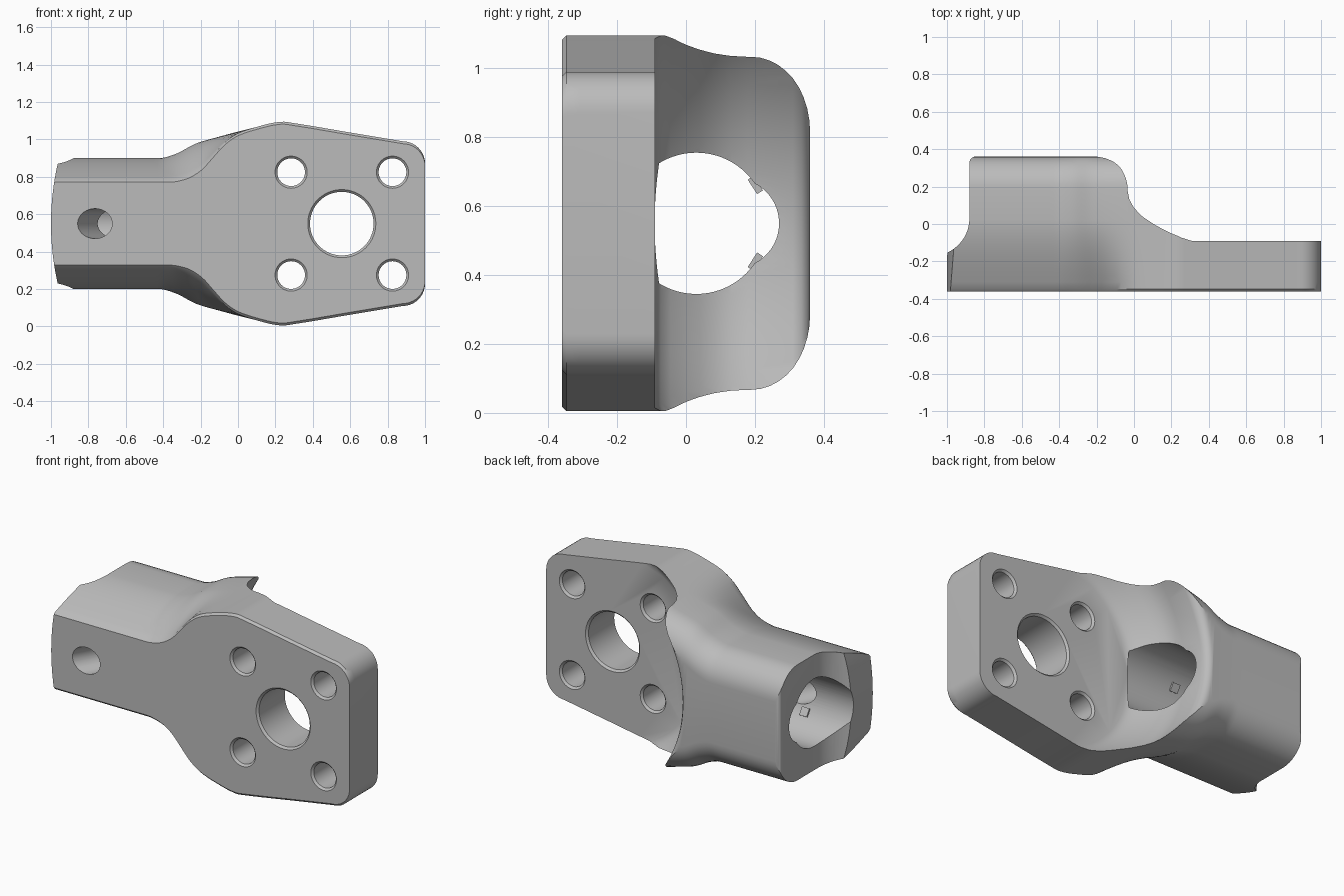
import bpy, bmesh, math
from mathutils import Vector

cube = bpy.data.objects.get("Cube")
if cube:
    bpy.data.objects.remove(cube, do_unlink=True)

MID = 0.55                     # height of the mirror plane
FRONT, BACK, FACE = -0.36, 0.36, -0.09

grey = bpy.data.materials.new("plain_grey")
grey.use_nodes = True
grey.diffuse_color = (0.5, 0.5, 0.5, 1)
grey.node_tree.nodes["Principled BSDF"].inputs["Base Color"].default_value = (0.5, 0.5, 0.5, 1)


def finish(name, bm):
    bmesh.ops.recalc_face_normals(bm, faces=bm.faces)
    mesh = bpy.data.meshes.new(name)
    bm.to_mesh(mesh)
    bm.free()
    mesh.materials.append(grey)
    ob = bpy.data.objects.new(name, mesh)
    bpy.context.collection.objects.link(ob)
    return ob


def loft(name, rings):
    bm = bmesh.new()
    rows = [[bm.verts.new(p) for p in ring] for ring in rings]
    n = len(rows[0])
    for a, b in zip(rows, rows[1:]):
        for i in range(n):
            j = (i + 1) % n
            bm.faces.new((a[i], a[j], b[j], b[i]))
    bm.faces.new(rows[0])
    bm.faces.new(rows[-1])
    return finish(name, bm)


def revolve(name, profile, origin, axis, n=64):
    """Solid of (radius, distance along axis) pairs."""
    turn = Vector(axis).to_track_quat('Z', 'Y')
    angles = [math.tau * i / n for i in range(n)]
    return loft(name, [[Vector(origin) + turn @ Vector((r * math.cos(a), r * math.sin(a), h))
                        for a in angles] for r, h in profile])


def prism(name, points, depth):
    return loft(name, [points, [Vector(p) + Vector(depth) for p in points]])


def smooth_curve(knots):
    """Monotone cubic through the knots."""
    xs, ys = zip(*knots)
    d = [(ys[i + 1] - ys[i]) / (xs[i + 1] - xs[i]) for i in range(len(xs) - 1)]
    m = [d[0]] + [2 * a * b / (a + b) if a * b > 0 else 0 for a, b in zip(d, d[1:])] + [d[-1]]

    def value(x):
        i = max(k for k in range(len(d)) if k == 0 or xs[k] <= x)
        w = xs[i + 1] - xs[i]
        t = (x - xs[i]) / w
        return (ys[i] * (1 + 2 * t) * (1 - t) ** 2 + ys[i + 1] * t * t * (3 - 2 * t)
                + w * (m[i] * t * (1 - t) ** 2 + m[i + 1] * t * t * (t - 1)))
    return value


# Half heights along the length, at the front face and at the widest depth
plate_end = [(0.1, 0.517), (0.2, 0.541), (0.24, 0.545), (0.3, 0.537), (0.6, 0.487), (0.9, 0.437)]
front_half = smooth_curve([(-1.1, 0.235), (-0.36, 0.235), (-0.28, 0.25), (-0.2, 0.295),
                           (-0.13, 0.37), (-0.07, 0.435), (0, 0.483)] + plate_end)
back_half = smooth_curve([(-1.1, 0.35), (-0.42, 0.35), (-0.34, 0.37), (-0.22, 0.43),
                          (-0.1, 0.465), (0, 0.492)] + plate_end)


def section(x, hf, hb):
    side = [(FRONT, hf - 0.013), (FRONT + 0.013, hf)]
    for i in range(1, 11):
        t = i / 10
        side.append((FRONT + 0.013 + t * 0.367, hf + (hb - hf) * (1.4 * t - 0.4 * t ** 3)))
    for i in range(11):
        a = math.pi / 2 * i / 10
        side.append((0.19 + 0.17 * math.sin(a), hb - 0.17 * (1 - math.cos(a))))
    return ([(x, y, MID + h) for y, h in side]
            + [(x, y, MID - h) for y, h in reversed(side)])


columns = [(x, front_half(x), back_half(x)) for x in [-1.02 + 1.9 * i / 90 for i in range(91)]]
for i in range(1, 11):         # rounded plate corners
    a = math.pi / 2 * i / 10
    h = front_half(0.88) - 0.12 * (1 - math.cos(a))
    columns.append((0.88 + 0.12 * math.sin(a), h, h))
body = loft("bracket_body", [section(*c) for c in columns])

cutters = []

# Round clearance scoop behind the plate
cutters.append(revolve("scoop_cutter", [
    (0.592, FACE), (0.625, -0.073), (0.655, -0.045), (0.69, 0), (0.72, 0.04), (0.745, 0.085),
    (0.76, 0.13), (0.766, 0.18), (0.766, 0.31), (0.773, 0.335), (0.787, 0.352), (0.81, 0.362),
    (0.81, 0.5)], (0.56, 0, MID), (0, 1, 0), 160))

# Tube end: step with a hollow curve below it
arc = [(-1.08 + 0.2 * math.cos(math.radians(a)), 0.03 + 0.2 * math.sin(math.radians(a)))
       for a in range(0, -67, -6)]
step = [(-1.2, 0.5), (-0.85, 0.5), (-0.85, 0.362), (-0.866, 0.355), (-0.876, 0.345),
        (-0.88, 0.33)] + arc + [(-1.2, -0.165)]
cutters.append(prism("end_step_cutter", [(x, y, -0.2) for x, y in step], (0, 0, 1.5)))

# Slightly bowed tip
bow = [(-1 + 0.35 * z * z, z) for z in [-0.4 + 0.04 * i for i in range(21)]]
tip = bow + [(-1.2, 0.4), (-1.2, -0.4)]
cutters.append(prism("tip_cutter", [(x, -0.5, MID + z) for x, z in tip], (0, 1, 0)))

# Bore along the tube, with its shallow relief at the back
for name, r, y in (("bore_cutter", 0.205, 0.03), ("bore_relief_cutter", 0.13, 0.14)):
    cutters.append(revolve(name, [(r, -1.1), (r, -0.03)], (0, y, MID), (1, 0, 0), 72))

# Chamfered plate holes
holes = [(0.555, MID, 0.17)]
holes += [(x, MID + s * 0.275, 0.074) for x in (0.284, 0.826) for s in (-1, 1)]
for x, z, r in holes:
    c = 0.012
    cutters.append(revolve("plate_hole_cutter", [
        (r + 2 * c, FRONT - c), (r, FRONT + c), (r, FACE - c), (r + 2 * c, FACE + c)],
        (x, 0, z), (0, 1, 0)))

# Slanted hole from the front face into the bore
cutters.append(revolve("slanted_hole_cutter", [(0.08, -0.15), (0.08, 0.26)],
                       (-0.765, FRONT, MID), (0.5, 0.866, 0), 48))

for cutter in cutters:
    cutter.hide_render = True
    mod = body.modifiers.new(cutter.name, 'BOOLEAN')
    mod.operation, mod.solver, mod.object = 'DIFFERENCE', 'EXACT', cutter

# Bake the cuts and drop the cutters
bpy.context.view_layer.update()
cut_mesh = bpy.data.meshes.new_from_object(
    body.evaluated_get(bpy.context.evaluated_depsgraph_get()))
body.modifiers.clear()
body.data = cut_mesh
for cutter in cutters:
    bpy.data.objects.remove(cutter, do_unlink=True)

# Small grip pads inside the bore
for x in (-0.7, -0.4):
    for deg in (33, 147, 213, 327):
        a = math.radians(deg)
        out = Vector((0, math.cos(a), math.sin(a)))
        across = Vector((0, -math.sin(a), math.cos(a))) * 0.025
        base = Vector((x, 0.03, MID)) + out * 0.194
        along = Vector((0.025, 0, 0))
        prism("grip_pad", [base + along + across, base - along + across,
                           base - along - across, base + along - across], out * 0.02)

# Smooth shading with sharp edges kept
bpy.ops.object.select_all(action='DESELECT')
body.select_set(True)
bpy.context.view_layer.objects.active = body
bpy.ops.object.shade_smooth_by_angle(angle=math.radians(28))
